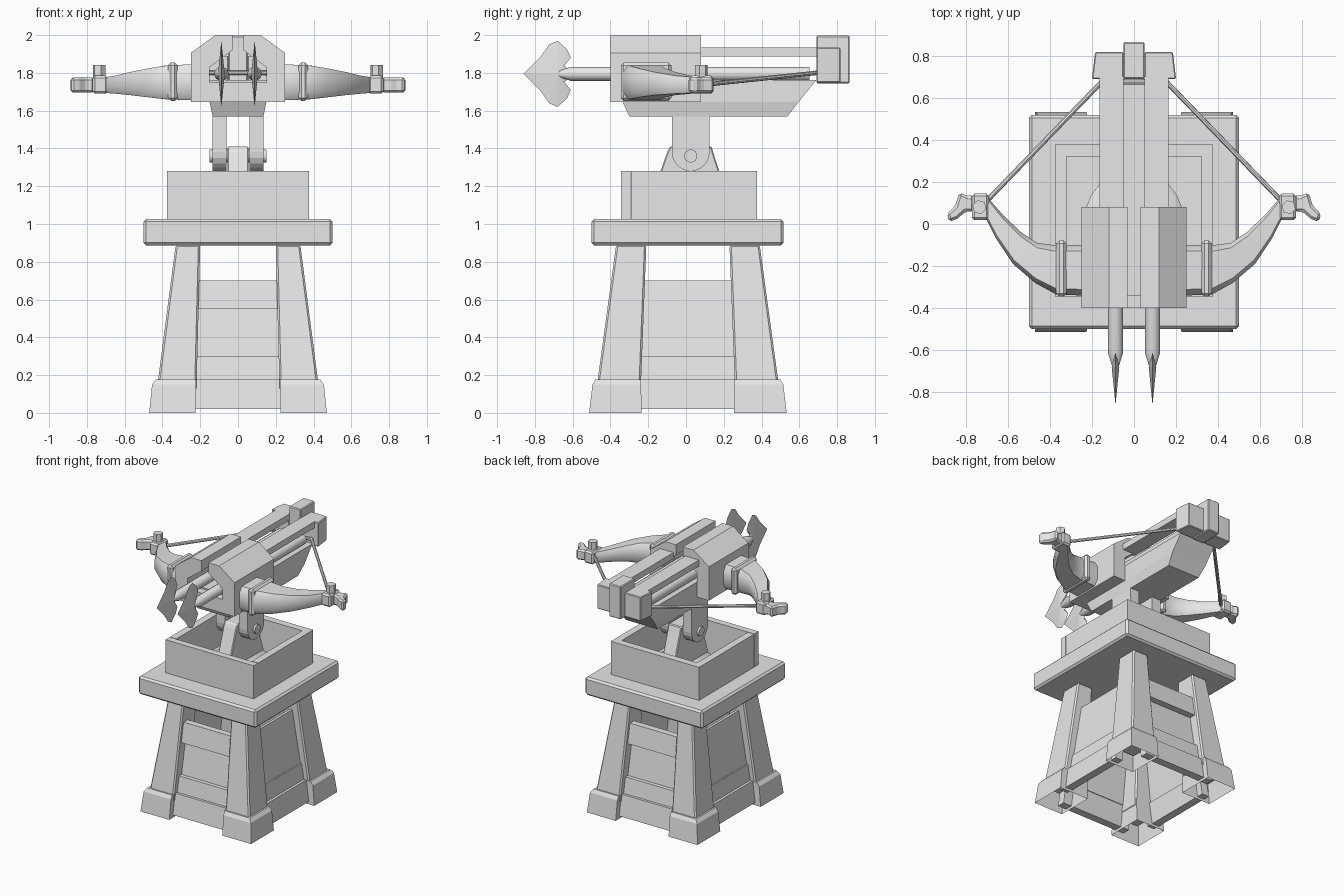
import bpy, bmesh, math
from mathutils import Vector

if "Cube" in bpy.data.objects:
    bpy.data.objects.remove(bpy.data.objects["Cube"])

GREY = bpy.data.materials.new("plain_grey")
GREY.diffuse_color = (0.8, 0.8, 0.8, 1)
GREY.use_nodes = True
GREY.node_tree.nodes["Principled BSDF"].inputs["Base Color"].default_value = GREY.diffuse_color
CY = 0.01  # y centre of the tower


def make(name, verts, faces, bevel=0.0, smooth=False):
    bm = bmesh.new()
    vs = [bm.verts.new(v) for v in verts]
    for f in faces:
        bm.faces.new([vs[i] for i in f])
    bmesh.ops.recalc_face_normals(bm, faces=bm.faces[:])
    me = bpy.data.meshes.new(name)
    bm.to_mesh(me)
    bm.free()
    me.materials.append(GREY)
    ob = bpy.data.objects.new(name, me)
    bpy.context.collection.objects.link(ob)
    if bevel:
        m = ob.modifiers.new("bevel", 'BEVEL')
        m.width, m.segments, m.limit_method = bevel, 1, 'ANGLE'
    if smooth:
        bpy.ops.object.select_all(action='DESELECT')
        bpy.context.view_layer.objects.active = ob
        ob.select_set(True)
        bpy.ops.object.shade_smooth_by_angle(angle=math.radians(40))
    return ob


def loft(name, rings, bevel=0.0, smooth=False, open_start=False):
    """Skin closed rings of equal point count and cap the ends."""
    n = len(rings[0])
    faces = [(r * n + i, r * n + (i + 1) % n, (r + 1) * n + (i + 1) % n, (r + 1) * n + i)
             for r in range(len(rings) - 1) for i in range(n)]
    if not open_start:
        faces.append(tuple(range(n)))
    faces.append(tuple(range((len(rings) - 1) * n, len(rings) * n)))
    return make(name, [p for r in rings for p in r], faces, bevel, smooth)


def prism(name, pts, axis, a, b, bevel=0.0):
    put = {'x': lambda p, t: (t, p[0], p[1]),
           'y': lambda p, t: (p[0], t, p[1]),
           'z': lambda p, t: (p[0], p[1], t)}[axis]
    return loft(name, [[put(p, t) for p in pts] for t in (a, b)], bevel)


def rect(x0, x1, y0, y1, z):
    return [(x0, y0, z), (x1, y0, z), (x1, y1, z), (x0, y1, z)]


def box(name, x0, x1, y0, y1, z0, z1, bevel=0.0):
    return loft(name, [rect(x0, x1, y0, y1, z0), rect(x0, x1, y0, y1, z1)], bevel)


def tube(name, stations, n=12):
    """Round bar through (point, radius) stations."""
    d = (Vector(stations[-1][0]) - Vector(stations[0][0])).normalized()
    u = d.orthogonal().normalized()
    w = d.cross(u)
    rings = [[Vector(p) + (u * math.cos(k * math.tau / n) + w * math.sin(k * math.tau / n)) * r
              for k in range(n)] for p, r in stations]
    return loft(name, rings, smooth=True)


# Tower legs and feet
for sx in (-1, 1):
    for sy in (-1, 1):
        def corner(xi, xo, yi, yo, z):
            return rect(sx * xi, sx * xo, CY + sy * yi, CY + sy * yo, z)
        loft("leg", [corner(.22, .43, .25, .485, .12), corner(.2, .33, .22, .38, .89)], .01)
        loft("foot", [corner(.225, .47, .245, .523, 0), corner(.223, .455, .248, .505, .15),
                      corner(.223, .435, .248, .49, .177)], open_start=True)


# Tower walls: sloped boards front and back, plain panels on the sides
def board(name, side, s, z0, z1, inset, thick, half=.25):
    rings = []
    for z in (z0, z1):
        t = (z - .18) / .7
        out = (.43 - .1 * t if side else .485 - .105 * t) - inset
        w = half + .04 - .03 * t
        if side:
            rings.append(rect(s * (out - thick), s * out, CY - w, CY + w, z))
        else:
            rings.append(rect(-w, w, CY + s * (out - thick), CY + s * out, z))
    loft(name, rings)


for s in (-1, 1):
    board("sill_beam", False, s, .02, .18, .03, .06)
    board("lower_board", False, s, .18, .3, .05, .04)
    board("upper_board", False, s, .55, .7, .03, .05)
    board("back_panel", False, s, .18, .69, .08, .015)
    board("side_sill", True, s, .02, .18, .03, .06)
    board("side_panel", True, s, .18, .7, .06, .02)
    board("side_rail", True, s, .18, .3, .05, .03)

# Platform and open parapet box
box("platform", -.5, .5, -.5, .517, .887, 1.026, .014)
box("parapet_front", -.375, .375, -.345, -.295, 1.02, 1.28)
box("parapet_back", -.375, .375, .322, .377, 1.02, 1.28)
for s in (-1, 1):
    box("parapet_side", s * .32, s * .375, -.29, .322, 1.02, 1.28)

# Turntable, pivot bracket and fork
tube("turntable", [((0, .02, 1.02), .235), ((0, .02, 1.08), .235), ((0, .02, 1.1), .21)], 24)
prism("pivot_bracket", [(-.2, 1.09), (.24, 1.09), (.15, 1.36), (.135, 1.41), (-.085, 1.41), (-.1, 1.38)],
      'x', -.055, .055, .006)
arc = [(.025 + .1 * math.cos(a), 1.38 + .1 * math.sin(a))
       for a in [math.pi + k * math.pi / 10 for k in range(11)]]
for s in (-1, 1):
    prism("fork_arm", arc + [(.125, 1.62), (-.075, 1.62)], 'x', s * .06, s * .135)
tube("pivot_pin", [((-.15, .025, 1.36), .035), ((.15, .025, 1.36), .035)])

# Stock under the weapon
loft("stock", [[(x * k, y, z) for x, y, z in
                [(-1, y0, z), (1, y0, z), (1, y1, z), (-1, y1, z)]]
               for k, y0, y1, z in ((.135, -.3, .537, 1.57), (.15, -.335, .595, 1.645),
                                    (.15, -.34, .69, 1.762))])

# Body with a top slot that opens into a bolt tunnel
half = [(.03, 2.0), (.12, 2.0), (.25, 1.905), (.25, 1.645)]
inner = [(.15, 1.75), (.15, 1.83), (.03, 1.92)]
cover = []
for s in (-1, 1):
    prism("body_cover", [(s * x, z) for x, z in half + [(.0, 1.645), (.0, 1.75)] + inner],
          'y', -.4, .08)

# Rear catch and top rails
box("catch_centre", -.05, .05, .69, .865, 1.745, 1.997, .006)
for s in (-1, 1):
    prism("catch_side", [(s * .05, .69), (s * .2, .69), (s * .185, .817), (s * .05, .817)],
          'z', 1.75, 1.935, .005)
    box("top_rail", s * .05, s * .165, .06, .7, 1.887, 1.935)

# Bolts with broad barbed heads
barb = [(-.77, .09), (-.725, .155), (-.68, .175), (-.63, .13), (-.61, .085), (-.65, .05)]
outline = [(-.86, 0)] + barb + [(-.6, 0)] + [(y, -z) for y, z in reversed(barb)]
n = len(outline)
for s in (-1, 1):
    x = s * .088
    tube("bolt_shaft", [((x, -.69, 1.795), .012), ((x, -.61, 1.795), .038), ((x, .655, 1.795), .038)])
    make("bolt_head", [(x, y, 1.795 + z) for y, z in outline] +
         [(x - .018, -.68, 1.795), (x + .018, -.68, 1.795)],
         [(i, (i + 1) % n, n + k) for i in range(n) for k in (0, 1)])

# Curved bow arms: front xy, back xy, bottom z, top z
arm = [(.24, -.34, .24, -.1, 1.655, 1.845), (.37, -.335, .38, -.1, 1.66, 1.84),
       (.47, -.28, .46, -.09, 1.67, 1.825), (.575, -.19, .535, -.04, 1.682, 1.805),
       (.655, -.07, .62, .04, 1.69, 1.785), (.72, .06, .69, .12, 1.695, 1.775)]
section = [(0, .22), (0, .78), (.12, 1), (.88, 1), (1, .78), (1, .22), (.88, 0), (.12, 0)]
hook = [(.76, .14), (.785, .13), (.83, .15), (.85, .085), (.888, .05), (.88, .01),
        (.84, .025), (.8, .06), (.76, .06)]
for s in (-1, 1):
    loft("bow_arm", [[(s * (fx + (bx - fx) * u), fy + (by - fy) * u, z0 + (z1 - z0) * v)
                      for u, v in section] for fx, fy, bx, by, z0, z1 in arm], smooth=True)
    box("arm_clamp", s * .32, s * .37, -.345, -.078, 1.652, 1.855, .015)
    box("arm_tip", s * .69, s * .77, .018, .145, 1.69, 1.785, .012)
    prism("tip_hook", [(s * x, y) for x, y in hook], 'z', 1.695, 1.775, .012)
    tube("tip_pin", [((s * .735, .08, 1.7), .034), ((s * .735, .08, 1.842), .034)], 6)
    tube("bowstring", [((s * .69, .12, 1.74), .012), ((s * .14, .69, 1.8), .012)], 8)
tube("string_centre", [((-.16, .675, 1.8), .012), ((.16, .675, 1.8), .012)], 8)
